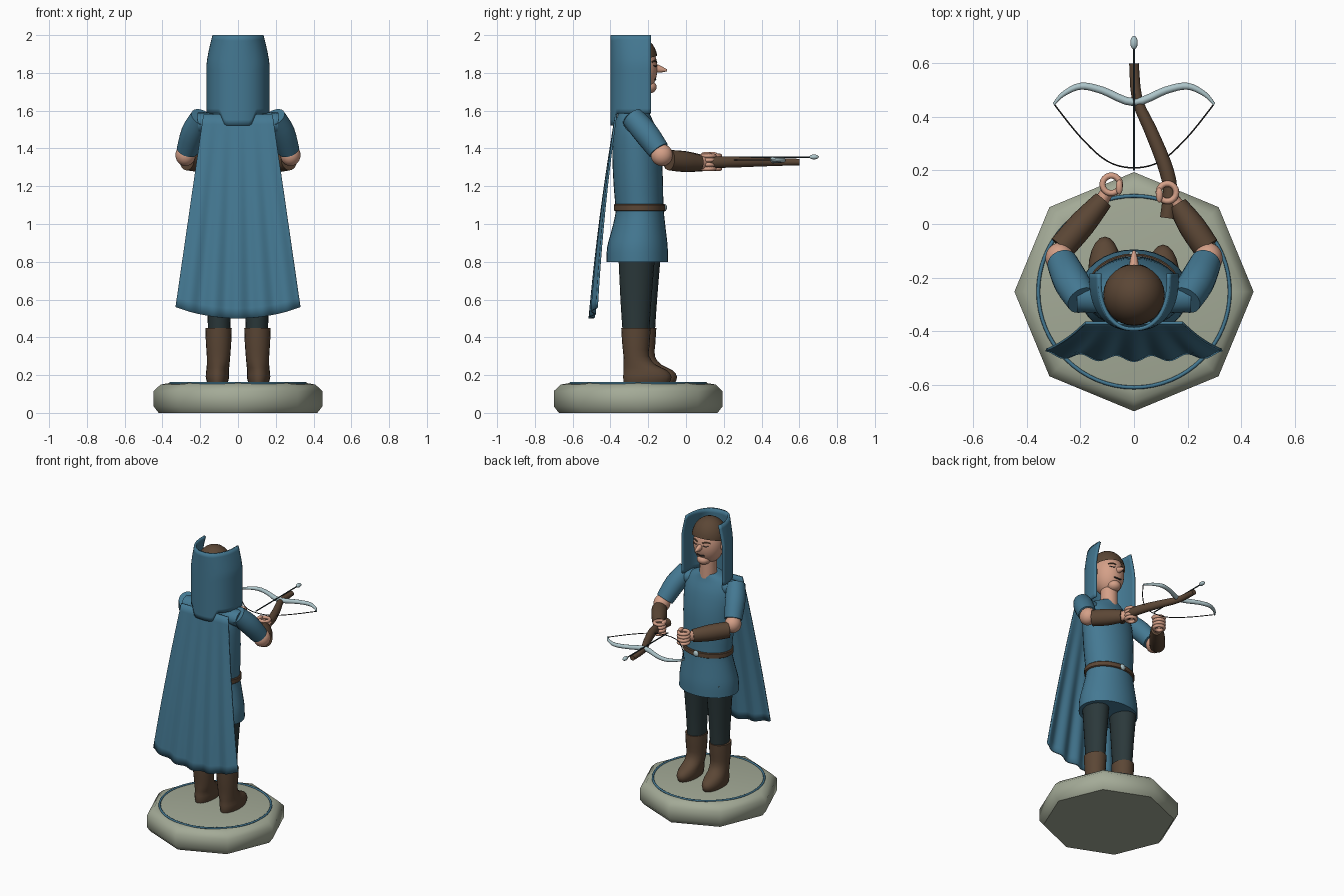
import bpy, bmesh, math
from mathutils import Vector, Matrix

if "Cube" in bpy.data.objects:
    bpy.data.objects.remove(bpy.data.objects["Cube"])


def material(name, r, g, b):
    m = bpy.data.materials.new(name)
    m.diffuse_color = (r, g, b, 1)
    m.use_nodes = True
    m.node_tree.nodes["Principled BSDF"].inputs["Base Color"].default_value = m.diffuse_color
    return m


BLUE = material("blue cloth", .058, .190, .290)
BROWN = material("brown leather", .105, .062, .036)
STONE = material("grey green stone", .370, .405, .310)
SKIN = material("skin", .660, .350, .245)
METAL = material("pale metal", .420, .560, .590)
HOSE = material("dark hose", .024, .040, .043)
DARK = material("dark lines", .025, .025, .025)


def finish(obj, mat, angle=40):
    obj.data.materials.append(mat)
    bpy.ops.object.select_all(action='DESELECT')
    obj.select_set(True)
    bpy.context.view_layer.objects.active = obj
    bpy.ops.object.shade_smooth_by_angle(angle=math.radians(angle))
    return obj


def from_bmesh(name, bm, mat, angle=40):
    bmesh.ops.recalc_face_normals(bm, faces=bm.faces[:])
    me = bpy.data.meshes.new(name)
    bm.to_mesh(me)
    bm.free()
    obj = bpy.data.objects.new(name, me)
    bpy.context.collection.objects.link(obj)
    return finish(obj, mat, angle)


def smooth_path(st, k):
    """Catmull-Rom interpolation of the stations, k steps per span."""
    st = [tuple(s) for s in st]
    p = [st[0]] + st + [st[-1]]
    out = []
    for i in range(1, len(p) - 2):
        for j in range(k):
            t = j / k
            out.append(tuple(
                .5 * (2 * b + (c - a) * t + (2 * a - 5 * b + 4 * c - d) * t * t
                      + (3 * b - a - 3 * c + d) * t ** 3)
                for a, b, c, d in zip(*p[i - 1:i + 3])))
    return out + [st[-1]]


def sweep(name, stations, mat, n=20, k=3, flat=False, angle=40):
    """Elliptical tube through (x, y, z, radius across, radius up); flat keeps rings level."""
    st = smooth_path(stations, k)
    bm = bmesh.new()
    rings = []
    for i, s in enumerate(st):
        a, b = st[max(i - 1, 0)], st[min(i + 1, len(st) - 1)]
        if flat:
            side, other = Vector((1, 0, 0)), Vector((0, 1, 0))
        else:
            tan = (Vector(b[:3]) - Vector(a[:3])).normalized()
            side = tan.cross(Vector((0, 0, 1))).normalized()
            other = side.cross(tan)
        ring = []
        for j in range(n):
            t = 2 * math.pi * j / n
            ring.append(bm.verts.new(Vector(s[:3]) + side * s[3] * math.cos(t)
                                     + other * s[-1] * math.sin(t)))
        rings.append(ring)
    for r, q in zip(rings, rings[1:]):
        for j in range(n):
            bm.faces.new((r[j], r[(j + 1) % n], q[(j + 1) % n], q[j]))
    bm.faces.new(rings[0])
    bm.faces.new(rings[-1])
    return from_bmesh(name, bm, mat, angle)


def ellipsoid(name, c, r, mat, cut=None):
    bm = bmesh.new()
    bmesh.ops.create_uvsphere(bm, u_segments=28, v_segments=18, radius=1,
                              matrix=Matrix.Translation(c) @ Matrix.Diagonal((*r, 1)))
    if cut:
        bmesh.ops.bisect_plane(bm, geom=bm.verts[:] + bm.edges[:] + bm.faces[:],
                               plane_co=cut[0], plane_no=cut[1], clear_inner=True)
    return from_bmesh(name, bm, mat)


def sheet(name, func, nu, nv, mat, thickness):
    """Thin cloth surface from func(u, v), u in -1..1 and v in 0..1."""
    bm = bmesh.new()
    g = [[bm.verts.new(func(2 * i / nu - 1, j / nv)) for i in range(nu + 1)] for j in range(nv + 1)]
    for j in range(nv):
        for i in range(nu):
            bm.faces.new((g[j][i], g[j][i + 1], g[j + 1][i + 1], g[j + 1][i]))
    obj = from_bmesh(name, bm, mat)
    mod = obj.modifiers.new("thickness", 'SOLIDIFY')
    mod.thickness = thickness
    mod.offset = 0
    return obj


def torus(name, loc, major, minor, mat, seg=24):
    bpy.ops.mesh.primitive_torus_add(location=loc, major_radius=major, minor_radius=minor,
                                     major_segments=seg, minor_segments=8)
    obj = bpy.context.object
    obj.name = name
    return finish(obj, mat, 60)


# Octagonal base with a ring laid on top
sweep("base", [(0, -.253, z, r, r) for z, r in ((0, .42), (.035, .447), (.115, .447), (.15, .41), (.157, .37))],
      STONE, n=8, k=1, flat=True, angle=50)
torus("base_ring", (0, -.253, .157), .358, .007, BLUE, 64)

# Legs and boots, one foot slightly ahead
for side, sx, cy in (("left", -1, -.235), ("right", 1, -.265)):
    sweep(side + "_leg", [(sx * .1, cy + dy, z, rx, ry) for dy, z, rx, ry in
          ((0, .42, .058, .07), (0, .6, .066, .082), (.005, .88, .085, .1))], HOSE, flat=True)
    sweep(side + "_boot", [(sx * (.103 + .1 * dy), cy + dy, z, rx, ry) for dy, z, rx, ry in
          ((0, .45, .07, .078), (0, .37, .067, .073), (.002, .3, .062, .068), (.02, .255, .06, .085),
           (.05, .225, .06, .115), (.06, .19, .062, .128), (.056, .158, .054, .12))],
          BROWN, k=2, flat=True, angle=50)

# Tunic, belt and buckle
sweep("tunic", [(0, y, z, rx, ry) for y, z, rx, ry in
      ((-.258, .8, .205, .163), (-.257, .88, .202, .16), (-.25, .97, .185, .143), (-.245, 1.06, .168, .128),
       (-.248, 1.12, .168, .128), (-.253, 1.22, .175, .131), (-.26, 1.37, .182, .13), (-.27, 1.5, .18, .113),
       (-.275, 1.58, .145, .085), (-.265, 1.62, .07, .065))], BLUE, n=32, flat=True)
sweep("belt", [(0, -.246, z, rx, ry) for z, rx, ry in
      ((1.068, .172, .131), (1.072, .177, .136), (1.1, .177, .136), (1.105, .172, .131))],
      BROWN, n=32, k=1, flat=True)
ellipsoid("buckle", (0, -.113, 1.087), (.02, .012, .02), METAL)

# Head, hair and face
HEAD, HR = Vector((0, -.258, 1.825)), Vector((.1, .107, .142))
sweep("neck", [(0, -.25, 1.58, .056, .058), (0, -.25, 1.76, .054, .056)], SKIN, flat=True)
ellipsoid("head", HEAD, HR, SKIN)
ellipsoid("chin", (0, -.2, 1.725), (.045, .045, .035), SKIN)
ellipsoid("hair", (0, -.265, 1.865), (.115, .115, .134), BROWN, ((0, -.15, 1.89), (0, -.25, 1)))
sweep("nose", [(0, -.17, 1.826, .02, .026), (0, -.13, 1.818, .014, .016), (0, -.1, 1.813, .005, .005)],
      SKIN, n=12)


def face_line(name, x0, x1, z, arch, r, mat):
    pts = []
    for i in range(5):
        t = i / 4
        x, zz = x0 + (x1 - x0) * t, z + arch * 4 * t * (1 - t)
        y = HEAD.y + HR.y * math.sqrt(1 - (x / HR.x) ** 2 - ((zz - HEAD.z) / HR.z) ** 2)
        pts.append((x, y, zz, r, r))
    sweep(name, pts, mat, n=8, k=2)


for side, sx in (("left", -1), ("right", 1)):
    face_line(side + "_brow", sx * .02, sx * .065, 1.857, .006, .0045, BROWN)
    face_line(side + "_closed_eye", sx * .023, sx * .058, 1.84, -.005, .003, DARK)
    ellipsoid(side + "_ear", (sx * .102, -.265, 1.82), (.012, .02, .032), SKIN)
face_line("mouth", -.028, .028, 1.768, -.004, .0045, DARK)


# Hood: open at the face and top, with a tab down the back
def hood(u, v):
    a = u * math.radians(94)
    top = max(0, (v - .62) / .38)
    rx = .16 - .032 * top ** 1.3
    x = rx * math.copysign(abs(math.sin(a)) ** .9, a)
    y = -.205 - .188 * math.copysign(abs(math.cos(a)) ** .85, math.cos(a))
    low = 1.585 - .063 * min(1, max(0, (.092 - abs(x)) / .025))
    return x, y, low + (2.0 - low) * v


sheet("hood", hood, 48, 16, BLUE, .014)


# Cape: flares and folds toward the hem
def cape(u, v):
    x = u * (.183 + .147 * v)
    y = -.37 - .175 * v + .045 * v * v + .018 * v * u * u - .011 * v * math.cos(u * 5 * math.pi)
    return x, y, 1.58 - v * (1.02 + .06 * (1 - u * u))


sheet("cape", cape, 60, 20, BLUE, .01)

# Arms: sleeve, bare elbow, bracer and curled hand
for side, sx, wrist, hand in (("left", -1, (-.115, .09, 1.322), (-.085, .148)),
                              ("right", 1, (.162, .072, 1.322), (.125, .118))):
    sweep(side + "_sleeve", [(sx * x, y, z, r, r) for x, y, z, r in
          ((.192, -.285, 1.565, .06), (.235, -.215, 1.485, .066), (.268, -.145, 1.39, .058))], BLUE)
    ellipsoid(side + "_elbow", (sx * .278, -.128, 1.365), (.053, .058, .058), SKIN)
    sweep(side + "_shoulder", [(sx * .1, -.275, 1.54, .06, .05), (sx * .21, -.27, 1.535, .06, .055)], BLUE)
    e, w = Vector((sx * .27, -.088, 1.338)), Vector(wrist)
    m = (e + w) / 2
    sweep(side + "_bracer", [(*e, .05, .054), (*m, .05, .055), (*w, .037, .043)], BROWN)
    h = Vector((*hand, 1.327))
    sweep(side + "_wrist", [(*(w - (w - e) * .1), .028, .032), (*(w + (h - w) * .6), .024, .036)], SKIN)
    for i in range(4):
        torus(f"{side}_finger_{i + 1}", (h.x, h.y, 1.292 + i * .023), .033, .0115, SKIN, 18)
    ellipsoid(side + "_thumb", (h.x - sx * .03, h.y - .01, 1.37), (.013, .028, .012), SKIN)

# Crossbow stock, bow, string and bolt
sweep("crossbow_stock", [(x, y, 1.328, a, b) for x, y, a, b in
      ((0, .6, .018, .017), (.012, .465, .02, .021), (.06, .355, .024, .025), (.113, .225, .027, .03),
       (.135, .13, .027, .03), (.125, .022, .028, .028))], BROWN)
half = [(.3, .447, .005), (.265, .485, .009), (.2, .515, .013), (.12, .5, .014)]
limb = [(-x, y, 1.338, r, r) for x, y, r in half] + [(0, .455, 1.338, .015, .017)] \
    + [(x, y, 1.338, r, r) for x, y, r in reversed(half)]
sweep("crossbow_bow", limb, METAL, n=12, k=4)
cord = [(.298, .447), (.2, .325), (.1, .235)]
sweep("bow_string", [(-x, y, 1.338, .0028, .0028) for x, y in cord] + [(0, .21, 1.338, .0028, .0028)]
      + [(x, y, 1.338, .0028, .0028) for x, y in reversed(cord)], DARK, n=6, k=5)
sweep("bolt_shaft", [(0, .2, 1.354, .004, .004), (0, .67, 1.354, .004, .004)], HOSE, n=8)
ellipsoid("bolt_tip", (0, .678, 1.355), (.014, .025, .013), METAL)
